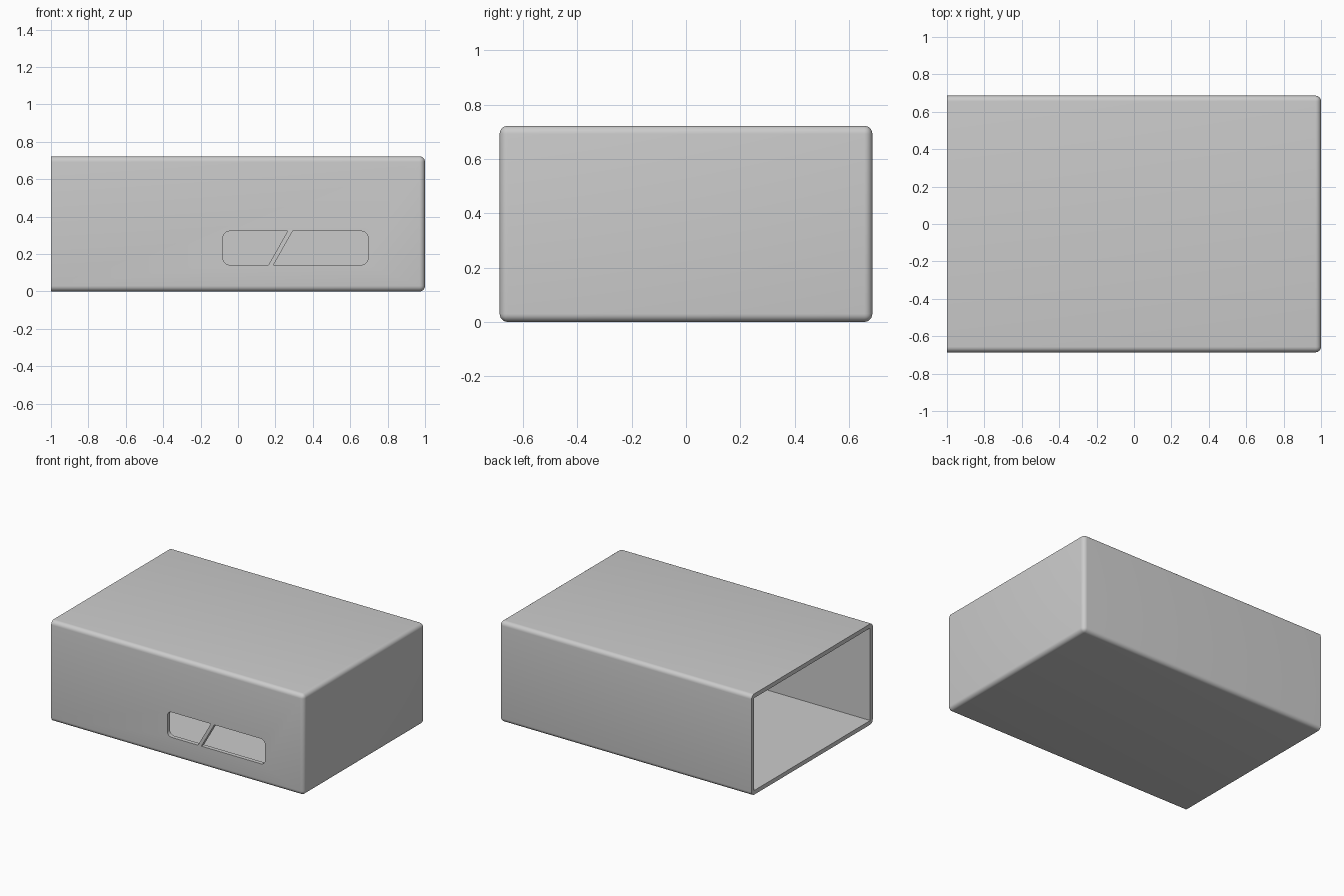
import bpy, bmesh, math

if "Cube" in bpy.data.objects:
    bpy.data.objects.remove(bpy.data.objects["Cube"])

X, Y, H = 1.0, 0.686, 0.722   # half length, half width, height
WALL, R = 0.03, 0.03          # wall thickness, edge radius


def new_object(name, bm):
    bmesh.ops.recalc_face_normals(bm, faces=bm.faces)
    mesh = bpy.data.meshes.new(name)
    bm.to_mesh(mesh)
    bm.free()
    ob = bpy.data.objects.new(name, mesh)
    bpy.context.collection.objects.link(ob)
    return ob


def box(lo, hi):
    bm = bmesh.new()
    bmesh.ops.create_cube(bm, size=1)
    for v in bm.verts:
        v.co = [l + (c + 0.5) * (h - l) for c, l, h in zip(v.co, lo, hi)]
    return bm


def arc(cx, cz, r, start):
    angles = [math.radians(start + 15 * i) for i in range(7)]
    return [(cx + r * math.cos(a), cz + r * math.sin(a)) for a in angles]


def window(name, outline):
    # Outline in x, z pushed through the front wall
    bm = bmesh.new()
    face = bm.faces.new([bm.verts.new((x, -Y - 0.1, z)) for x, z in outline])
    ext = bmesh.ops.extrude_face_region(bm, geom=[face])
    for v in ext["geom"]:
        if isinstance(v, bmesh.types.BMVert):
            v.co.y += 0.2
    return new_object(name, bm)


# Rounded outer case, square edges at the open end
bm = box((-X, -Y, 0), (X, Y, H))
edges = [e for e in bm.edges if max(v.co.x for v in e.verts) > 0]
bmesh.ops.bevel(bm, geom=edges, offset=R, segments=6, profile=0.5, affect='EDGES')
case = new_object("case", bm)

# Cutters: inside space and the two slanted window halves
z0, z1, r = 0.142, 0.322, 0.035
cutters = [
    new_object("cavity_cutter", box((-X - 0.2, -Y + WALL, WALL), (X - WALL, Y - WALL, H - WALL))),
    window("left_window_cutter",
           arc(-0.08 + r, z1 - r, r, 90) + arc(-0.08 + r, z0 + r, r, 180) + [(0.163, z0), (0.265, z1)]),
    window("right_window_cutter",
           arc(0.695 - r, z0 + r, r, 270) + arc(0.695 - r, z1 - r, r, 0) + [(0.292, z1), (0.19, z0)]),
]

bpy.context.view_layer.objects.active = case
case.select_set(True)
for c in cutters:
    mod = case.modifiers.new(c.name, 'BOOLEAN')
    mod.operation = 'DIFFERENCE'
    mod.solver = 'EXACT'
    mod.object = c
    bpy.ops.object.modifier_apply(modifier=mod.name)
for c in cutters:
    bpy.data.objects.remove(c)

bpy.ops.object.shade_smooth_by_angle(angle=math.radians(30))
